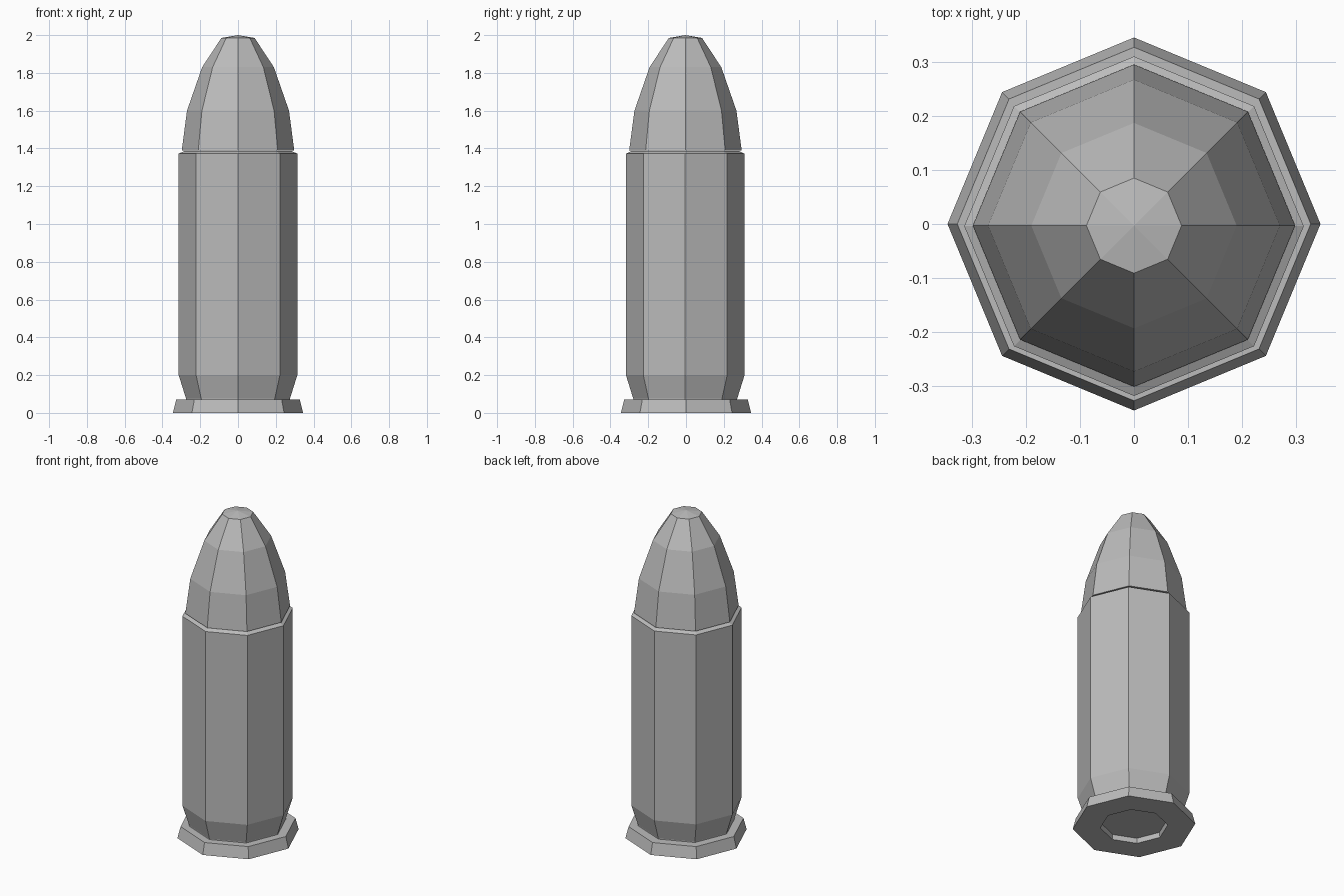
import bpy, bmesh, math

if "Cube" in bpy.data.objects:
    bpy.data.objects.remove(bpy.data.objects["Cube"], do_unlink=True)

SIDES = 8

metal = bpy.data.materials.new("plain grey")
metal.use_nodes = True
grey = (0.5, 0.5, 0.5, 1)
metal.diffuse_color = grey
metal.node_tree.nodes["Principled BSDF"].inputs["Base Color"].default_value = grey


def turned(name, profile, y=0.0):
    """Sweep (radius, height) points round z; radius 0 makes a pole."""
    bm = bmesh.new()
    rings = []
    for r, z in profile:
        count = SIDES if r else 1
        angles = [2 * math.pi * i / SIDES for i in range(count)]
        rings.append([bm.verts.new((r * math.cos(a), r * math.sin(a), z)) for a in angles])
    for low, high in zip(rings, rings[1:]):
        for i in range(SIDES):
            j = (i + 1) % SIDES
            corners = [low[i % len(low)], low[j % len(low)],
                       high[j % len(high)], high[i % len(high)]]
            bm.faces.new(list(dict.fromkeys(corners)))
    bmesh.ops.recalc_face_normals(bm, faces=bm.faces)
    mesh = bpy.data.meshes.new(name)
    bm.to_mesh(mesh)
    bm.free()
    mesh.materials.append(metal)
    obj = bpy.data.objects.new(name, mesh)
    obj.location.y = y
    bpy.context.collection.objects.link(obj)
    return obj


# Base flange with the recessed primer pocket underneath
turned("base_flange", [(0, 0.03), (0.185, 0.03), (0.19, 0), (0.345, 0),
                       (0.327, 0.07), (0, 0.07)])

# Straight case, narrowing to a groove above the flange and bevelled at the mouth
turned("case", [(0, 0.06), (0.275, 0.06), (0.275, 0.075), (0.314, 0.2),
                (0.314, 1.372), (0.285, 1.386), (0, 1.386)], y=-0.004)

# Rounded tip seated in the case mouth
turned("bullet_tip", [(0, 1.388), (0.298, 1.388), (0.27, 1.6), (0.19, 1.83),
                      (0.088, 1.985), (0, 2.0)], y=-0.003)
